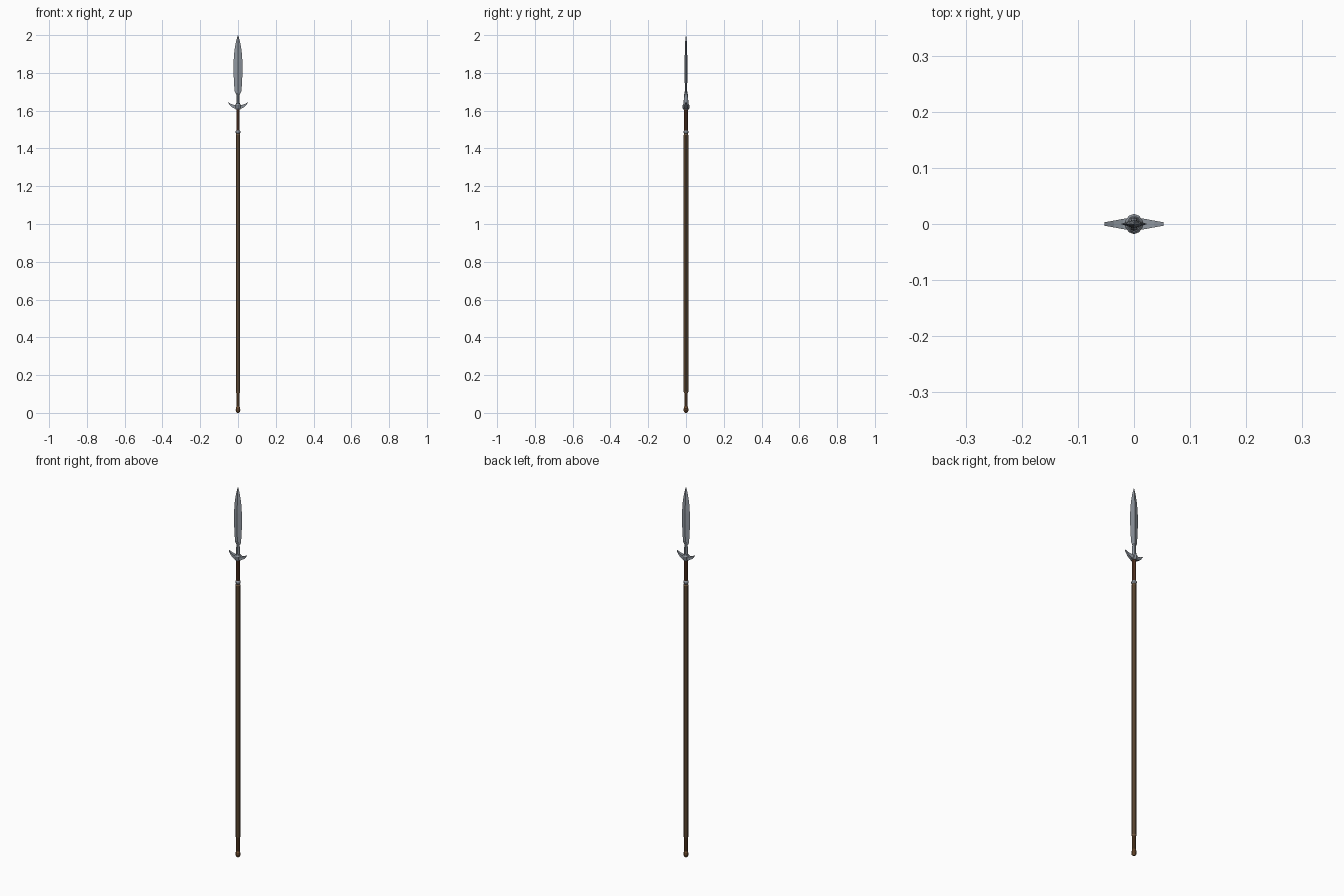
import bpy, bmesh, math

if "Cube" in bpy.data.objects:
    bpy.data.objects.remove(bpy.data.objects["Cube"])


def material(name, rgb):
    m = bpy.data.materials.new(name)
    m.diffuse_color = (*rgb, 1)
    m.use_nodes = True
    m.node_tree.nodes["Principled BSDF"].inputs["Base Color"].default_value = m.diffuse_color
    return m


def loft(name, rings, mat):
    """Bridge rings of equal point count and cap both ends."""
    bm = bmesh.new()
    rows = [[bm.verts.new(p) for p in ring] for ring in rings]
    n = len(rows[0])
    for a, b in zip(rows, rows[1:]):
        for i in range(n):
            j = (i + 1) % n
            bm.faces.new((a[i], a[j], b[j], b[i]))
    bm.faces.new(rows[0][::-1])
    bm.faces.new(rows[-1])
    bmesh.ops.recalc_face_normals(bm, faces=bm.faces)
    mesh = bpy.data.meshes.new(name)
    bm.to_mesh(mesh)
    bm.free()
    mesh.materials.append(mat)
    obj = bpy.data.objects.new(name, mesh)
    bpy.context.collection.objects.link(obj)
    return obj


def turned(name, profile, mat, sides=10):
    """Round part from (radius x, radius y, z) sections."""
    angles = [2 * math.pi * (i + 0.5) / sides for i in range(sides)]
    return loft(name, [[(rx * math.cos(a), ry * math.sin(a), z) for a in angles]
                       for rx, ry, z in profile], mat)


wood = material("wood", (0.17, 0.10, 0.05))
leather = material("leather", (0.17, 0.065, 0.03))
dark_wood = material("dark_wood", (0.19, 0.09, 0.035))
steel = material("steel", (0.28, 0.31, 0.35))

# Long wooden shaft
turned("shaft", [(0.010, 0.010, 0.105), (0.0125, 0.0125, 0.112),
                 (0.0125, 0.0125, 1.47), (0.010, 0.010, 1.478)], wood)

# Butt cap with a rounded knob
turned("butt_cap", [(0.005, 0.005, 0.0), (0.011, 0.011, 0.006), (0.013, 0.013, 0.016),
                    (0.011, 0.011, 0.027), (0.009, 0.009, 0.034),
                    (0.009, 0.009, 0.112)], dark_wood)

# Wrapped grip below the head and its collar
turned("upper_wrap", [(0.0095, 0.0095, 1.47), (0.0095, 0.0095, 1.615)], leather)
turned("collar", [(0.010, 0.010, 1.478), (0.0135, 0.0135, 1.483),
                  (0.0135, 0.0135, 1.490), (0.010, 0.010, 1.496)], steel)

# Guard hub
turned("guard_hub", [(0.013, 0.015, 1.607), (0.016, 0.018, 1.613),
                     (0.016, 0.018, 1.630), (0.012, 0.014, 1.636)], steel)

# Crescent guard: (x, bottom z, top z, half depth), mirrored to both sides
half = [(0.053, 1.642, 1.645, 0.003), (0.036, 1.621, 1.635, 0.006),
        (0.020, 1.612, 1.630, 0.009), (0.0, 1.607, 1.630, 0.012)]
sections = half + [(-x, lo, hi, d) for x, lo, hi, d in half[-2::-1]]
loft("crescent_guard", [[(x, -d, lo), (x, d, lo), (x, d, hi), (x, -d, hi)]
                        for x, lo, hi, d in sections], steel)

# Socket between guard and blade
turned("socket", [(0.011, 0.013, 1.63), (0.008, 0.012, 1.655),
                  (0.007, 0.011, 1.680), (0.007, 0.006, 1.705)], steel)

# Leaf blade with a central ridge: (half width, half thickness, z)
blade = [(0.007, 0.006, 1.682), (0.017, 0.006, 1.700), (0.021, 0.0065, 1.74),
         (0.0235, 0.0075, 1.80), (0.0235, 0.0075, 1.86), (0.019, 0.006, 1.92),
         (0.010, 0.004, 1.968), (0.0008, 0.0006, 2.0)]
loft("blade", [[(w, 0, z), (0, t, z), (-w, 0, z), (0, -t, z)] for w, t, z in blade], steel)
